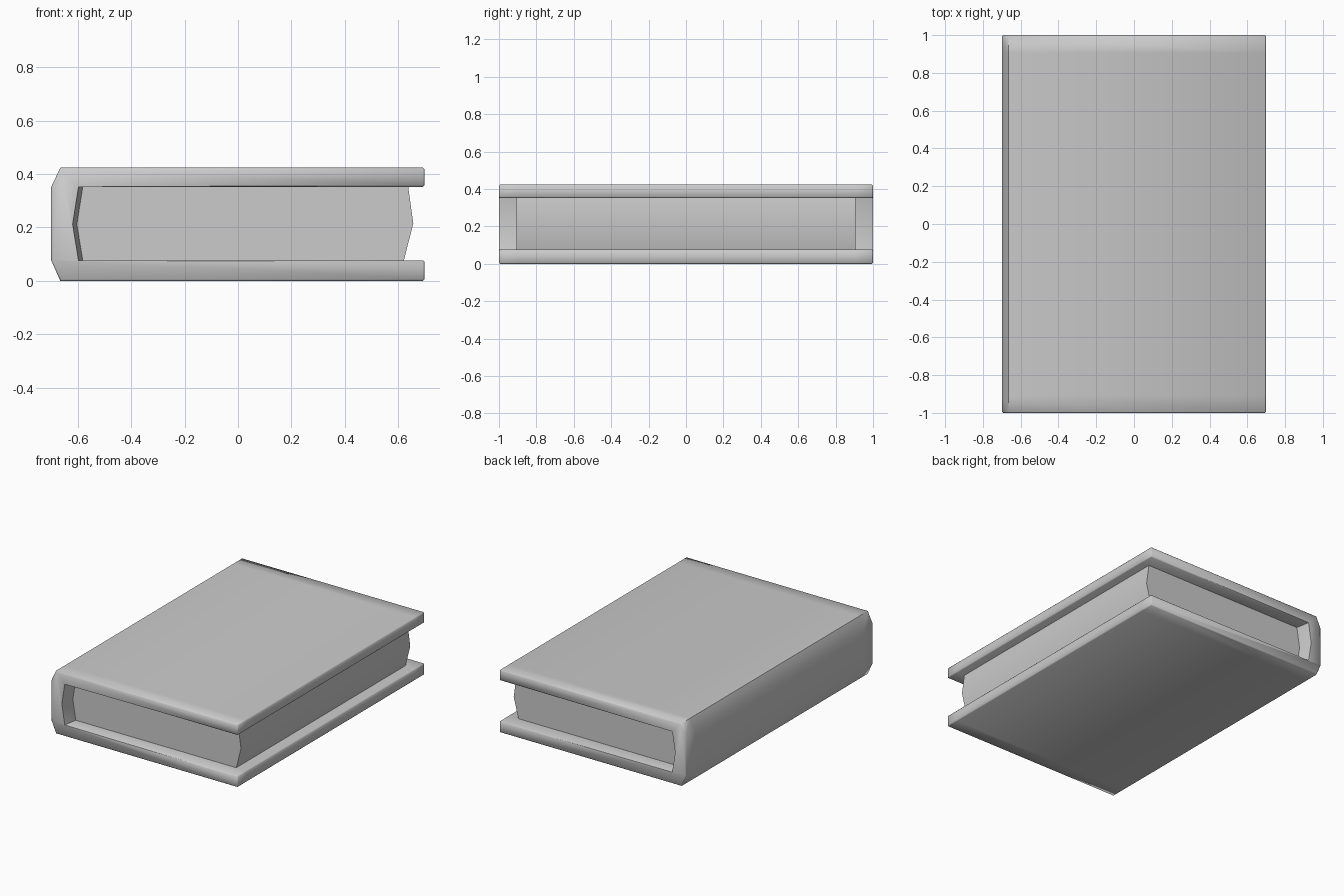
import bpy
import bmesh
import math

cube = bpy.data.objects.get("Cube")
if cube:
    bpy.data.objects.remove(cube, do_unlink=True)

# One plain grey for the whole book
GREY = (0.6, 0.6, 0.6, 1)
grey = bpy.data.materials.new("plain grey")
grey.use_nodes = True
grey.diffuse_color = GREY
grey.node_tree.nodes["Principled BSDF"].inputs["Base Color"].default_value = GREY

HEIGHT, INNER_LOW, INNER_HIGH = 0.424, 0.077, 0.352
MID = HEIGHT / 2
FORE = 0.698
HALF_LENGTH, PAGE_HALF = 1.0, 0.905


def loft(stations):
    """Skin a list of (y, profile) cross-sections and cap both ends."""
    bm = bmesh.new()
    rings = [[bm.verts.new((x, y, z)) for x, z in profile] for y, profile in stations]
    for a, b in zip(rings, rings[1:]):
        for i in range(len(a)):
            j = (i + 1) % len(a)
            bm.faces.new((a[i], a[j], b[j], b[i]))
    bm.faces.new(rings[0])
    bm.faces.new(rings[-1])
    bmesh.ops.recalc_face_normals(bm, faces=bm.faces)
    return bm


def finish(bm, name):
    mesh = bpy.data.meshes.new(name)
    bm.to_mesh(mesh)
    bm.free()
    mesh.materials.append(grey)
    obj = bpy.data.objects.new(name, mesh)
    bpy.context.collection.objects.link(obj)
    bpy.ops.object.select_all(action='DESELECT')
    obj.select_set(True)
    bpy.context.view_layer.objects.active = obj
    bpy.ops.object.shade_smooth_by_angle(angle=math.radians(50))


def cover_profile(inset):
    """C-shaped section; inset pushes the inside of the spine toward the pages."""
    return [(-0.665, 0), (FORE, 0), (FORE, INNER_LOW),
            (-0.597 + inset, INNER_LOW), (-0.619 + inset, MID), (-0.597 + inset, INNER_HIGH),
            (FORE, INNER_HIGH), (FORE, HEIGHT), (-0.665, HEIGHT),
            (-0.699, INNER_HIGH), (-0.699, INNER_LOW)]


# Cover: two boards joined by a chamfered spine that thickens inward at the pages
cover = loft([(-HALF_LENGTH, cover_profile(0)), (-PAGE_HALF, cover_profile(0.016)),
              (PAGE_HALF, cover_profile(0.016)), (HALF_LENGTH, cover_profile(0))])


def softened(edge):
    a, b = (v.co for v in edge.verts)
    inside_spine = any(abs(p.z - MID) < 0.01 for p in (a, b))
    on_end = abs(a.y) > 0.99 and abs(a.y - b.y) < 0.01
    on_fore_edge = min(a.x, b.x) > 0.69 and abs(a.y - b.y) > 0.01
    return (on_end and not inside_spine) or on_fore_edge


bmesh.ops.bevel(cover, geom=[e for e in cover.edges if softened(e)],
                offset=0.006, segments=1, affect='EDGES', clamp_overlap=True)
finish(cover, "cover")

# Pages: block with a bulging fore edge, sunk slightly into the cover
pages_profile = [(-0.64, INNER_LOW - 0.007), (0.619, INNER_LOW - 0.007),
                 (0.656, MID + 0.003), (0.636, INNER_HIGH + 0.007),
                 (-0.64, INNER_HIGH + 0.007)]
finish(loft([(-PAGE_HALF, pages_profile), (PAGE_HALF, pages_profile)]), "pages")
